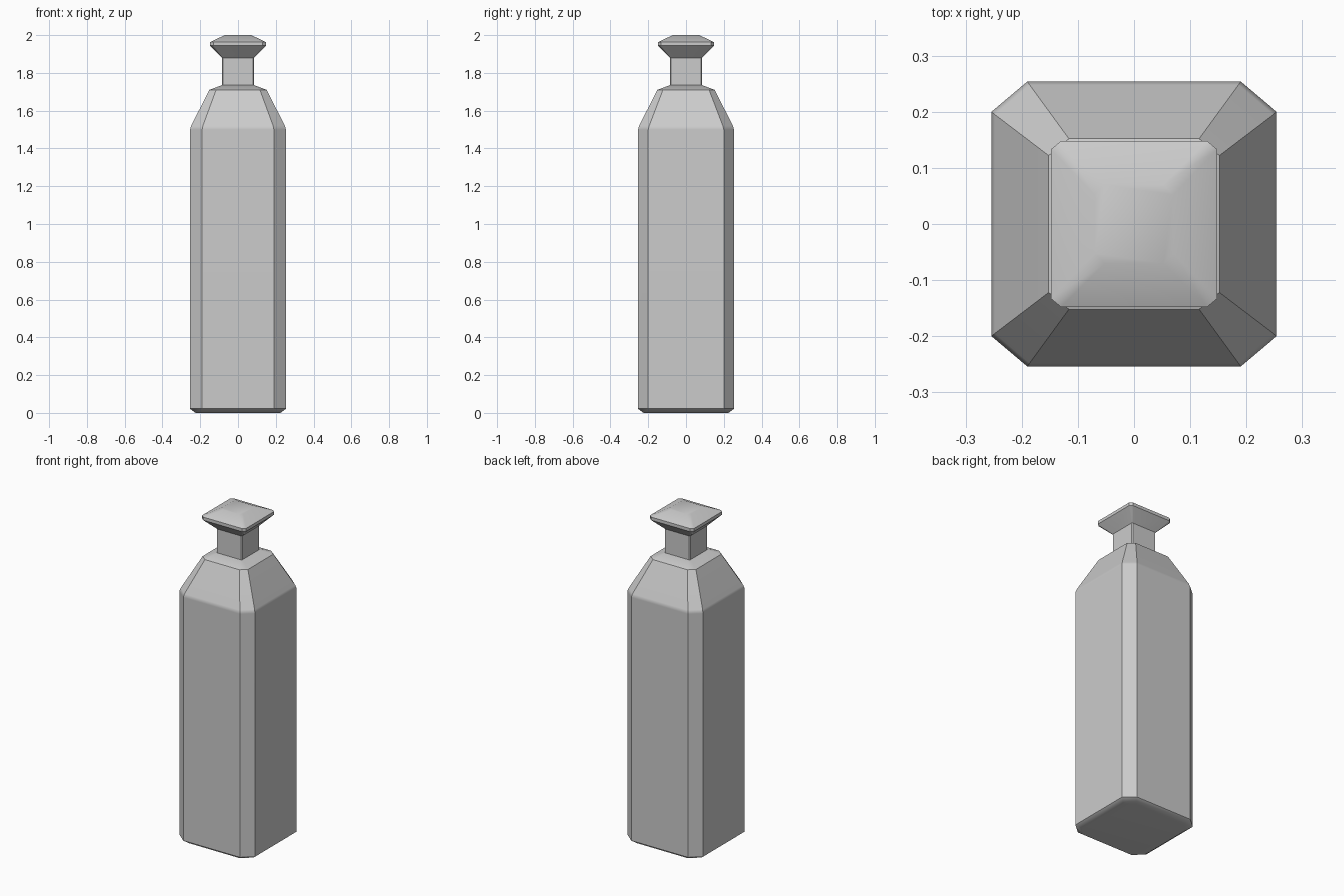
import bpy, math

cube = bpy.data.objects.get("Cube")
if cube:
    bpy.data.objects.remove(cube, do_unlink=True)

grey = bpy.data.materials.new("light_grey")
grey.use_nodes = True
grey.diffuse_color = (0.6, 0.6, 0.6, 1)
grey.node_tree.nodes["Principled BSDF"].inputs["Base Color"].default_value = (0.6, 0.6, 0.6, 1)


def ring(z, half, cx, cy):
    """Square section with cut corners; cx and cy are the corner cuts."""
    a, b = half - cx, half - cy
    return [(half, -b, z), (half, b, z), (a, half, z), (-a, half, z),
            (-half, b, z), (-half, -b, z), (-a, -half, z), (a, -half, z)]


def loft(name, sections):
    """Skin the stacked sections and close both ends."""
    verts = [p for s in sections for p in ring(*s)]
    faces = [(r * 8 + i, r * 8 + (i + 1) % 8, r * 8 + 8 + (i + 1) % 8, r * 8 + 8 + i)
             for r in range(len(sections) - 1) for i in range(8)]
    faces += [tuple(range(7, -1, -1)), tuple(range(len(verts) - 8, len(verts)))]
    mesh = bpy.data.meshes.new(name)
    mesh.from_pydata(verts, [], faces)
    mesh.materials.append(grey)
    obj = bpy.data.objects.new(name, mesh)
    bpy.context.collection.objects.link(obj)
    bpy.ops.object.select_all(action="DESELECT")
    obj.select_set(True)
    bpy.context.view_layer.objects.active = obj
    bpy.ops.object.shade_smooth_by_angle(angle=math.radians(35))
    # Large flat panels keep their own normals
    weighted = obj.modifiers.new("panel_normals", "WEIGHTED_NORMAL")
    weighted.keep_sharp = True
    return obj


# Body with bevelled foot, tapered shoulder and shallow collar
loft("bottle_body", [
    (0.0, 0.225, 0.055, 0.05),
    (0.022, 0.254, 0.064, 0.054),
    (1.50, 0.254, 0.064, 0.054),
    (1.52, 0.248, 0.062, 0.053),
    (1.71, 0.152, 0.036, 0.030),
    (1.735, 0.085, 0.006, 0.006),
])

# Square neck
loft("neck", [
    (1.73, 0.085, 0.005, 0.005),
    (1.885, 0.085, 0.005, 0.005),
])

# Flared stopper with a thin rim and low crown
loft("stopper", [
    (1.88, 0.085, 0.005, 0.005),
    (1.944, 0.148, 0.018, 0.015),
    (1.963, 0.148, 0.018, 0.015),
    (2.0, 0.070, 0.018, 0.018),
])
